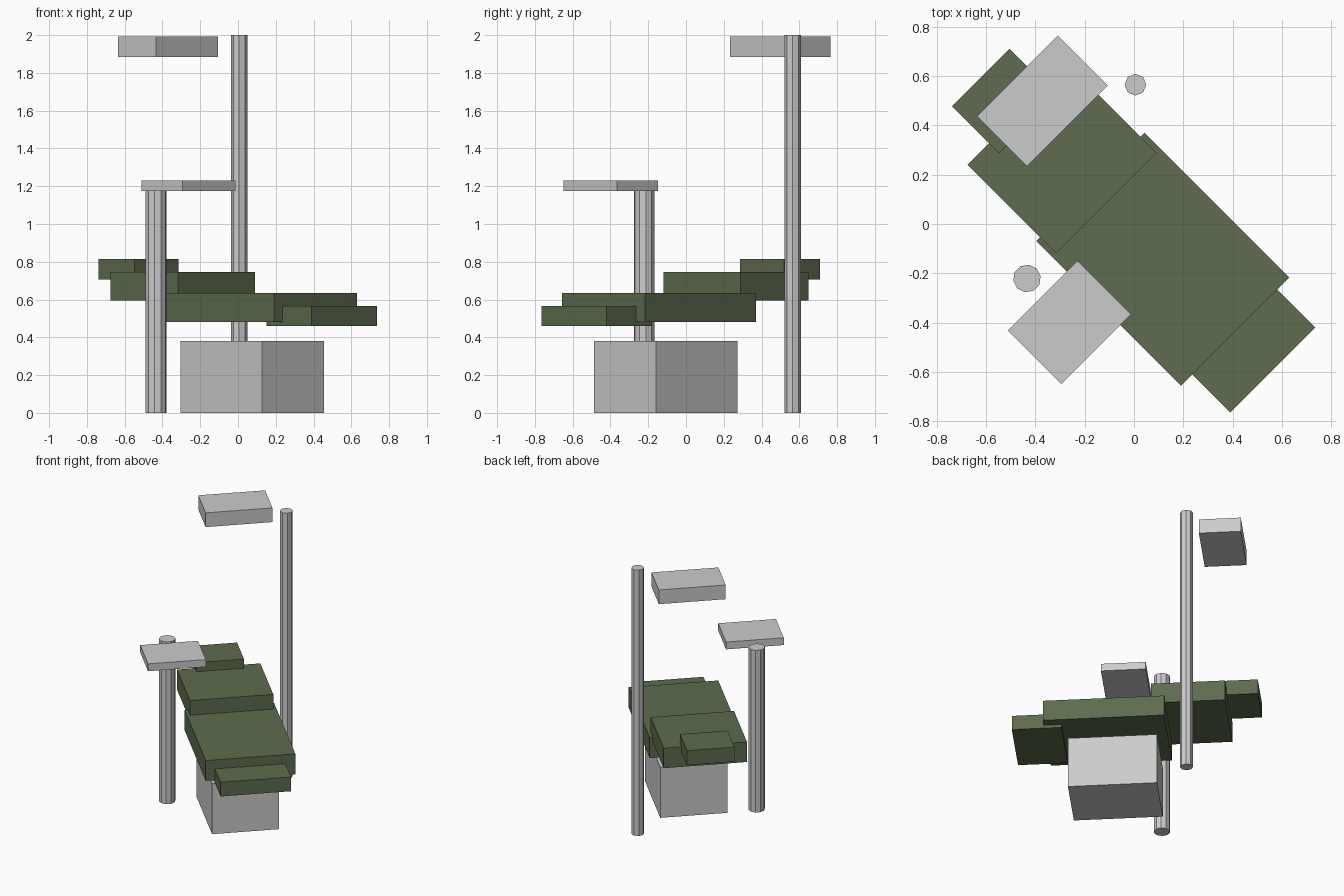
import bpy
from math import radians
from mathutils import Matrix, Vector

if "Cube" in bpy.data.objects:
    bpy.data.objects.remove(bpy.data.objects["Cube"])

# The whole chair unit is laid out along local x, then turned 45 degrees
TURN = Matrix.Rotation(radians(-45), 4, 'Z')

olive = bpy.data.materials.new("olive_upholstery")
olive.diffuse_color = (0.11, 0.15, 0.075, 1)
olive.use_nodes = True
olive.node_tree.nodes["Principled BSDF"].inputs["Base Color"].default_value = olive.diffuse_color


def finish(name, mat):
    obj = bpy.context.object
    obj.name = name
    if mat:
        obj.data.materials.append(mat)


def box(name, x, y, z, mat=None):
    """Box from (min, max) ranges in the turned frame."""
    centre = TURN @ Vector([sum(r) / 2 for r in (x, y, z)])
    bpy.ops.mesh.primitive_cube_add(size=1, location=centre, rotation=(0, 0, radians(-45)))
    bpy.context.object.scale = [r[1] - r[0] for r in (x, y, z)]
    finish(name, mat)


def pole(name, x, y, radius, height, sides):
    bpy.ops.mesh.primitive_cylinder_add(vertices=sides, radius=radius, depth=height,
                                        location=(x, y, height / 2),
                                        rotation=(0, 0, radians(-45)))
    finish(name, None)


# Pedestal
box("pedestal", (-0.175, 0.434), (-0.256, 0.209), (0, 0.38))

# Cushions, stepping up from foot to head
box("foot_rest", (0.477, 0.817), (-0.265, 0.223), (0.46, 0.567), olive)
box("seat", (-0.232, 0.598), (-0.329, 0.292), (0.482, 0.635), olive)
box("back_rest", (-0.647, -0.14), (-0.308, 0.269), (0.595, 0.746), olive)
box("head_rest", (-0.86, -0.59), (-0.184, 0.145), (0.705, 0.815), olive)

# Instrument tray on its post
pole("tray_post", -0.434, -0.221, 0.056, 1.22, 10)
box("tray", (-0.057, 0.25), (-0.667, -0.267), (1.175, 1.23))

# Overhead lamp and its post
pole("lamp_post", 0.006, 0.565, 0.044, 2.0, 8)
box("lamp", (-0.759, -0.472), (-0.141, 0.322), (1.885, 1.992))
